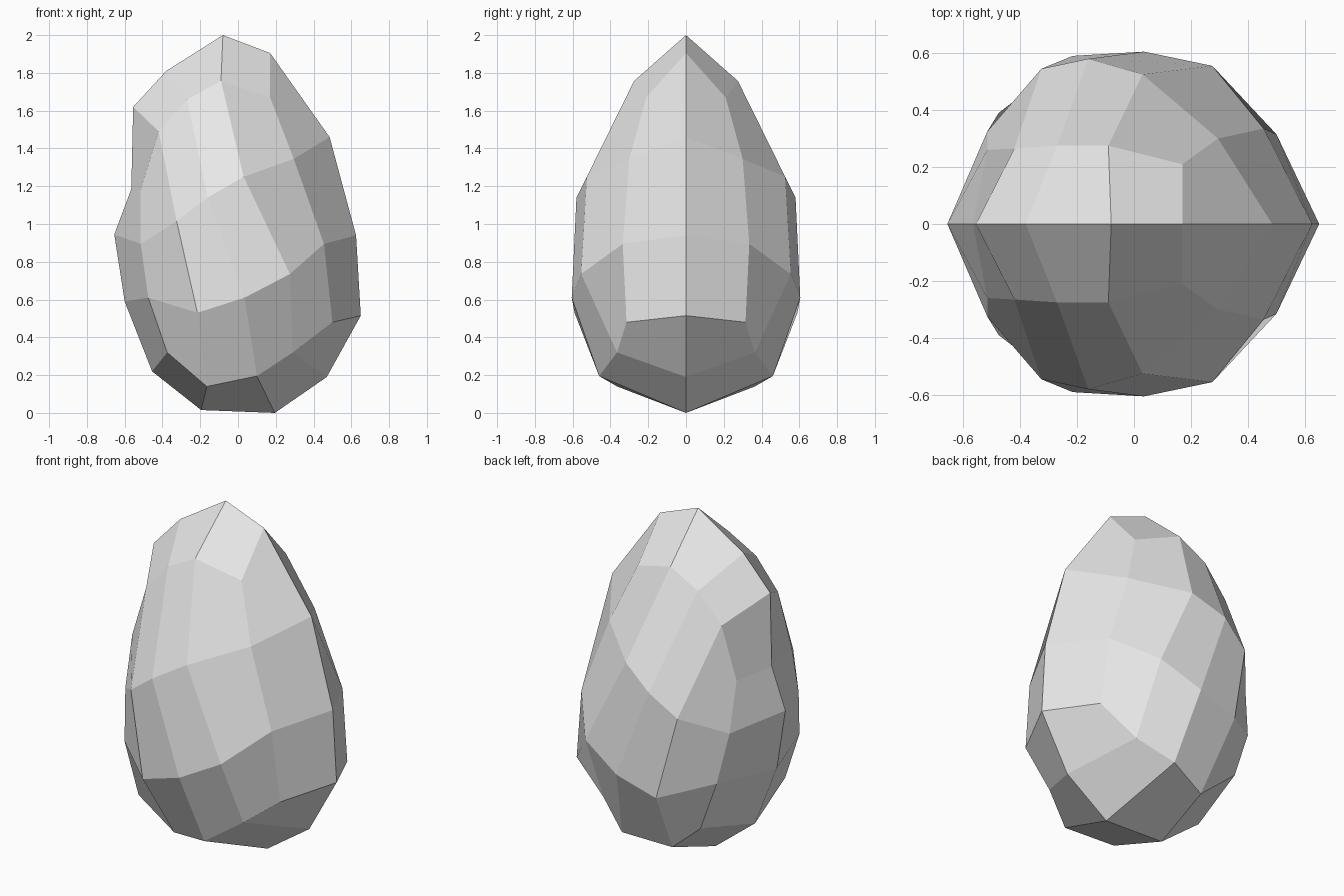
import bpy
import bmesh

# Remove the default object
default_object = bpy.data.objects.get("Cube")
if default_object:
    bpy.data.objects.remove(default_object, do_unlink=True)


def make_material(name, colour):
    material = bpy.data.materials.new(name)
    material.use_nodes = True
    material.diffuse_color = colour
    shader = material.node_tree.nodes["Principled BSDF"]
    shader.inputs["Base Color"].default_value = colour
    return material


# Side cage of the boulder: rows from top to bottom, columns across x
side_rows = [
    [(-.515, .26, 1.185), (-.42, .265, 1.49), (-.27, .275, 1.66), (-.09, .275, 1.757), (.17, .21, 1.67)],
    [(-.515, .325, .895), (-.325, .545, 1.015), (-.16, .58, 1.14), (.03, .525, 1.25), (.295, .3, 1.345)],
    [(-.475, .39, .61), (-.215, .59, .53), (.035, .605, .61), (.275, .555, .735), (.455, .335, .895)],
    [(-.375, .4, .32), (-.165, .365, .14), (.1, .46, .195), (.29, .365, .32), (.5, .315, .48)],
]

# Central profile, running clockwise from the upper left
profile = [
    (-.565, 1.185), (-.555, 1.62), (-.38, 1.81), (-.08, 2), (.17, 1.905),
    (.485, 1.46), (.625, .94), (.65, .515), (.47, .19), (.195, 0),
    (-.195, .015), (-.455, .22), (-.6, .59), (-.655, .945),
]


def bridge(bm, first, second, closed=False):
    """Join two matching lines of vertices with a strip of quads."""
    count = len(first)
    for i in range(count if closed else count - 1):
        j = (i + 1) % count
        bm.faces.new((first[i], first[j], second[j], second[i]))


def build_boulder():
    bm = bmesh.new()
    grid = [[bm.verts.new(point) for point in row] for row in side_rows]
    rim = [bm.verts.new((x, 0, z)) for x, z in profile]

    # Broad side panel
    for upper, lower in zip(grid, grid[1:]):
        bridge(bm, upper, lower)

    # Band between the side panel and the central profile
    right_edge = [row[-1] for row in grid[1:-1]]
    left_edge = [row[0] for row in reversed(grid[1:-1])]
    border = grid[0] + right_edge + grid[-1][::-1] + left_edge
    bridge(bm, rim, border, closed=True)

    # Mirrored copy for the other side, welded along the profile
    copy = bmesh.ops.duplicate(bm, geom=bm.verts[:] + bm.edges[:] + bm.faces[:])
    for item in copy["geom"]:
        if isinstance(item, bmesh.types.BMVert):
            item.co.y = -item.co.y
    bmesh.ops.remove_doubles(bm, verts=bm.verts[:], dist=.0001)
    bmesh.ops.recalc_face_normals(bm, faces=bm.faces[:])

    mesh = bpy.data.meshes.new("boulder")
    bm.to_mesh(mesh)
    bm.free()
    boulder = bpy.data.objects.new("boulder", mesh)
    bpy.context.collection.objects.link(boulder)
    return boulder


boulder = build_boulder()
boulder.data.materials.append(make_material("stone grey", (.8, .8, .8, 1)))
